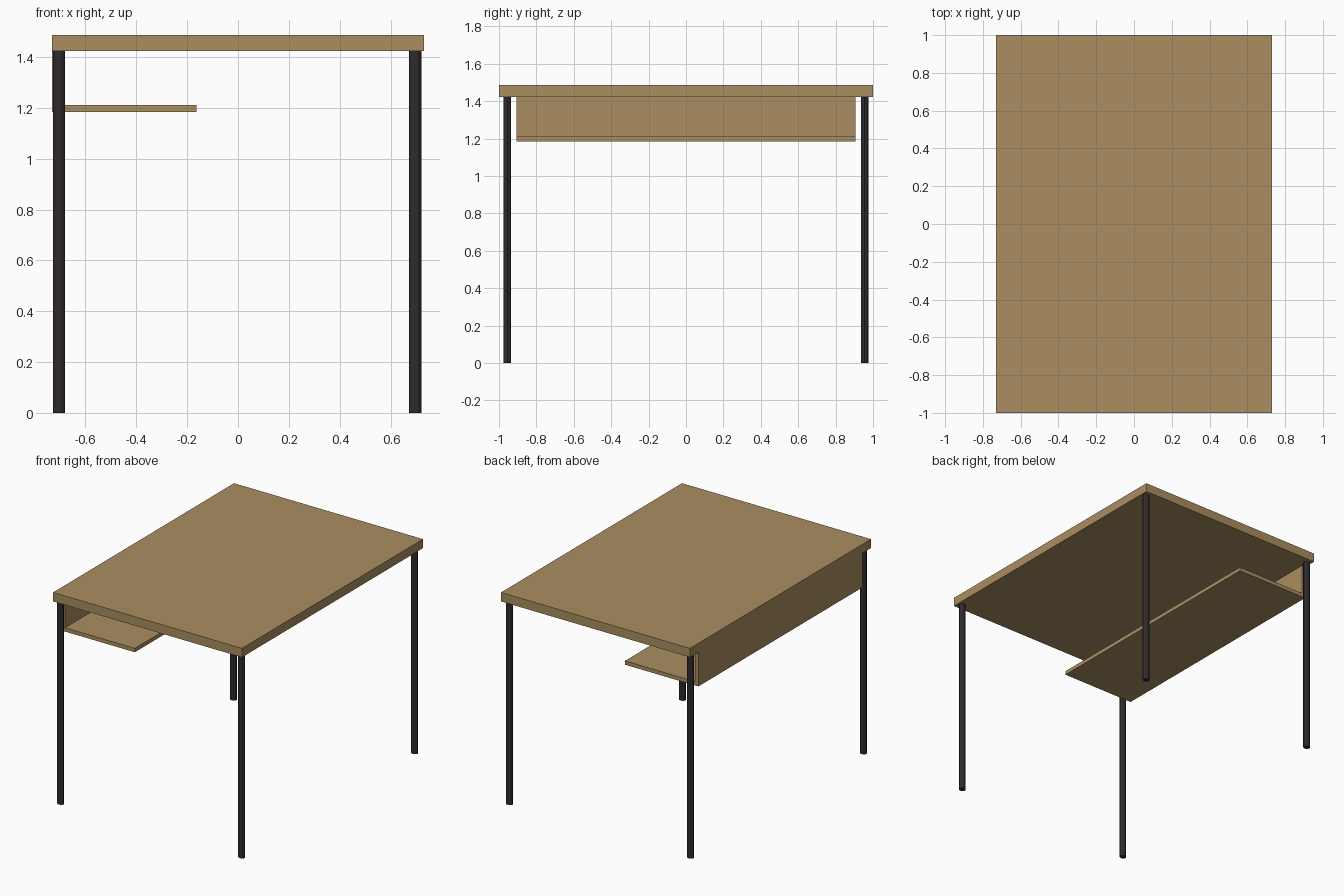
import bpy, bmesh, math

if "Cube" in bpy.data.objects:
    bpy.data.objects.remove(bpy.data.objects["Cube"])


def material(name, rgb):
    m = bpy.data.materials.new(name)
    m.diffuse_color = (*rgb, 1)
    m.use_nodes = True
    m.node_tree.nodes["Principled BSDF"].inputs["Base Color"].default_value = m.diffuse_color
    return m


wood = material("oak wood", (0.40, 0.27, 0.117))
metal = material("dark metal", (0.03, 0.023, 0.025))


def finish(bm, name, mat):
    bmesh.ops.recalc_face_normals(bm, faces=bm.faces)
    me = bpy.data.meshes.new(name)
    bm.to_mesh(me)
    bm.free()
    me.materials.append(mat)
    ob = bpy.data.objects.new(name, me)
    bpy.context.collection.objects.link(ob)
    return ob


def extrude_profile(name, pts, y0, y1, mat):
    """Extrude an x-z outline along y."""
    bm = bmesh.new()
    face = bm.faces.new([bm.verts.new((x, y0, z)) for x, z in pts])
    geom = bmesh.ops.extrude_face_region(bm, geom=[face])["geom"]
    verts = [v for v in geom if isinstance(v, bmesh.types.BMVert)]
    bmesh.ops.translate(bm, verts=verts, vec=(0, y1 - y0, 0))
    return finish(bm, name, mat)


W, TOP, UNDER = 0.731, 1.486, 1.423

# table top
extrude_profile("table_top", [(-W, UNDER), (W, UNDER), (W, TOP), (-W, TOP)], -1, 1, wood)

# L-shaped side panel with shelf
LOW, SHELF, T = 1.184, 1.211, 0.028
extrude_profile("side_panel_and_shelf",
                [(-W, LOW), (-0.163, LOW), (-0.163, SHELF), (-W + T, SHELF),
                 (-W + T, UNDER), (-W, UNDER)], -0.907, 0.907, wood)

# four slim legs
for side, x in (("left", -0.704), ("right", 0.697)):
    for end, y in (("front", -0.955), ("back", 0.955)):
        bm = bmesh.new()
        bmesh.ops.create_cone(bm, cap_ends=True, segments=12, radius1=1, radius2=1, depth=UNDER)
        bmesh.ops.scale(bm, verts=bm.verts, vec=(0.024, 0.02, 1))
        bmesh.ops.translate(bm, verts=bm.verts, vec=(x, y, UNDER / 2))
        finish(bm, f"{end}_{side}_leg", metal)
